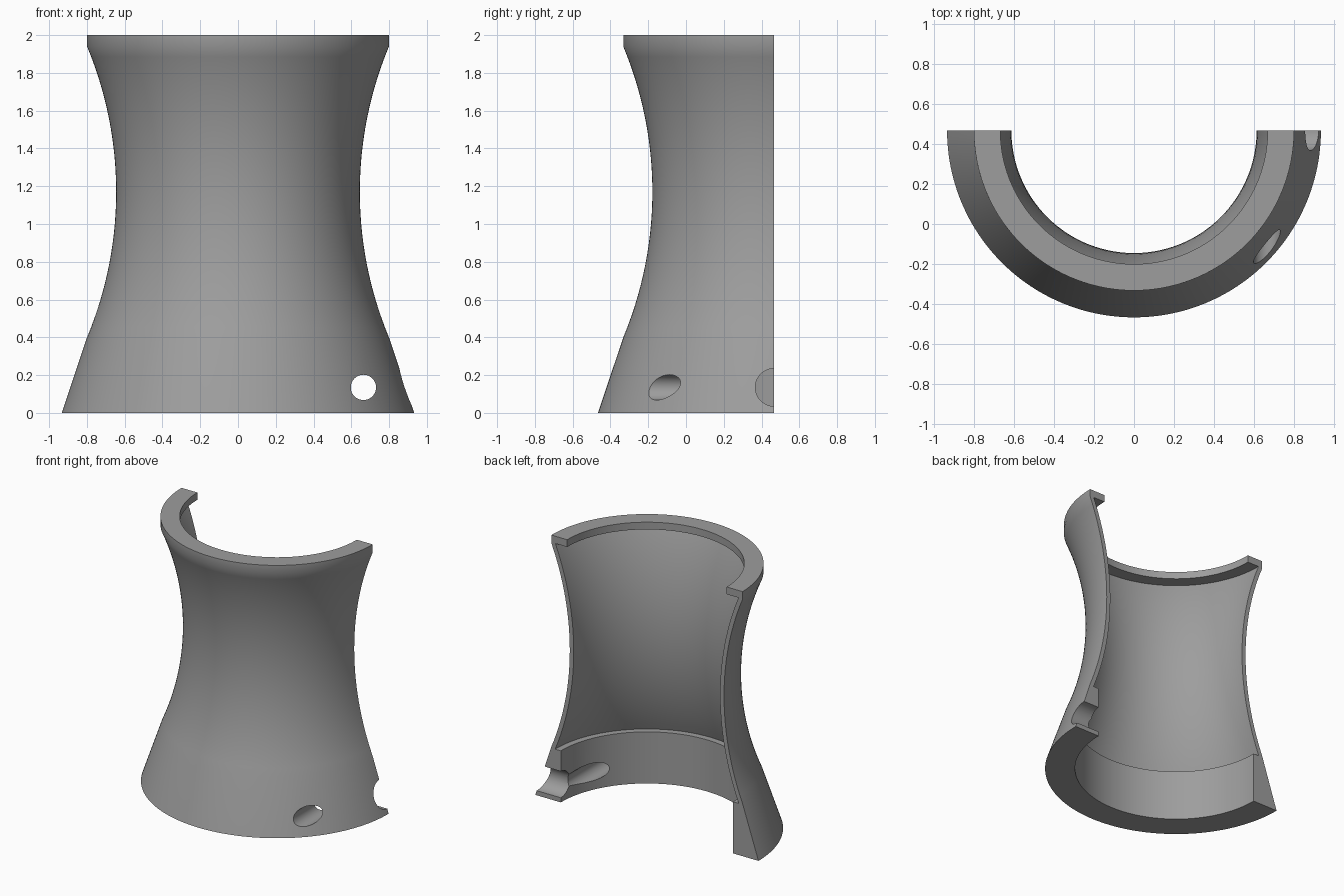
import bpy, bmesh, math

if "Cube" in bpy.data.objects:
    bpy.data.objects.remove(bpy.data.objects["Cube"])

CY = 0.467      # revolve axis lies on the cut plane at the back
SEG = 96

grey = bpy.data.materials.new("plain_grey")
grey.diffuse_color = (0.34, 0.34, 0.34, 1)
grey.use_nodes = True
grey.node_tree.nodes["Principled BSDF"].inputs["Base Color"].default_value = grey.diffuse_color


def arc(radius, z0, z1, n=28):
    """Waisted curve: circle centred outside the wall at r=2.645, z=1.17."""
    zs = [z0 + (z1 - z0) * i / n for i in range(n + 1)]
    return [(2.645 - math.sqrt(radius ** 2 - (z - 1.17) ** 2), z) for z in zs]


def half_revolve(name, profile):
    bm = bmesh.new()
    rings = []
    for i in range(SEG + 1):
        a = math.pi + math.pi * i / SEG
        rings.append([bm.verts.new((r * math.cos(a), CY + r * math.sin(a), z))
                      for r, z in profile])
    n = len(profile)
    for a, b in zip(rings, rings[1:]):
        for j in range(n):
            k = (j + 1) % n
            bm.faces.new((a[j], b[j], b[k], a[k]))
    # flat cut ends
    bm.faces.new(rings[0])
    bm.faces.new(rings[-1][::-1])
    bmesh.ops.recalc_face_normals(bm, faces=bm.faces)
    me = bpy.data.meshes.new(name)
    bm.to_mesh(me)
    bm.free()
    ob = bpy.data.objects.new(name, me)
    bpy.context.collection.objects.link(ob)
    me.materials.append(grey)
    return ob


def drill(target, radius, depth, loc, rot):
    bpy.ops.mesh.primitive_cylinder_add(vertices=48, radius=radius, depth=depth,
                                        location=loc, rotation=rot)
    cutter = bpy.context.object
    cutter.name = "hole_cutter"
    cutter.hide_render = True
    cutter.data.materials.append(grey)
    mod = target.modifiers.new("hole", 'BOOLEAN')
    mod.operation = 'DIFFERENCE'
    mod.solver = 'EXACT'
    mod.object = cutter
    bpy.context.view_layer.objects.active = target
    bpy.ops.object.modifier_apply(modifier=mod.name)
    bpy.data.objects.remove(cutter)


# Wall section: sloped foot, waisted outside, top lip, thin inside, thick base
outer = [(0.933, 0)] + arc(2.0, 0.4, 1.94) + [(0.799, 2.0)]
inner = [(0.667, 2.0), (0.667, 1.945)] + arc(2.033, 1.945, 0.39) + [(0.72, 0.39), (0.72, 0)]
shell = half_revolve("half_sleeve", outer + inner)

# Small hole through the front, larger half hole on the right cut edge
drill(shell, 0.067, 1.6, (0.664, 0.0, 0.135), (math.pi / 2, 0, 0))
drill(shell, 0.1, 0.8, (0.85, CY, 0.135), (0, math.pi / 2, 0))

bpy.ops.object.select_all(action='DESELECT')
shell.select_set(True)
bpy.context.view_layer.objects.active = shell
bpy.ops.object.shade_smooth_by_angle(angle=math.radians(25))
